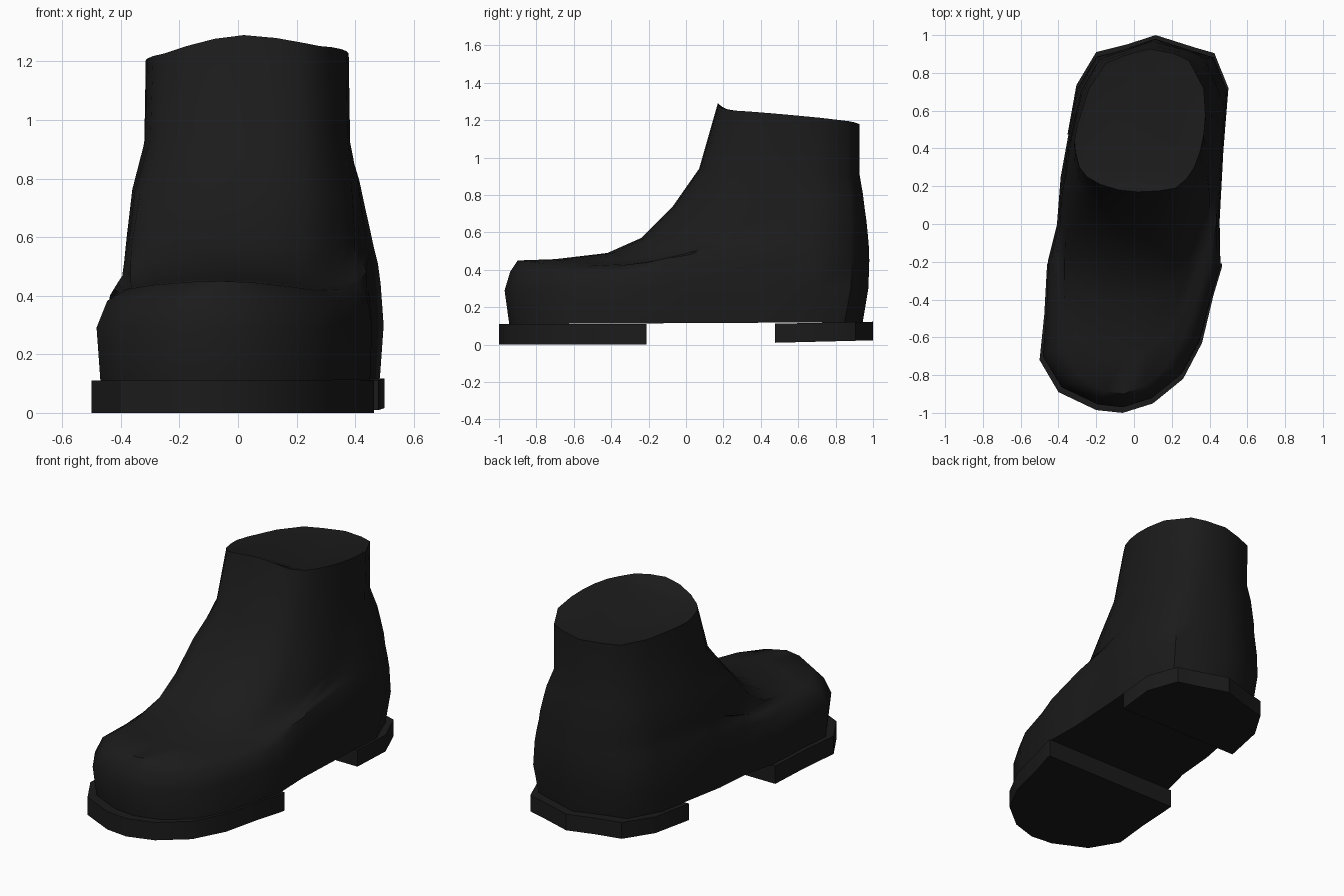
import bpy, bmesh, math

if "Cube" in bpy.data.objects:
    bpy.data.objects.remove(bpy.data.objects["Cube"])

# Plan outlines, counter-clockwise from the toe tip, point i of one matches point i of the other
FOOT = [(-.06, -1), (.10, -.95), (.26, -.82), (.36, -.63), (.42, -.38), (.465, -.23),
        (.455, .02), (.475, .40), (.50, .72), (.425, .905), (.32, .935), (.115, 1.0),
        (-.04, .95), (-.20, .91), (-.305, .735), (-.39, .26), (-.41, 0), (-.46, -.19),
        (-.475, -.48), (-.50, -.72), (-.40, -.89), (-.20, -.985)]
ANKLE = [(.02, .18), (.13, .185), (.22, .20), (.28, .25), (.32, .31), (.35, .39),
         (.37, .48), (.378, .58), (.37, .72), (.29, .87), (.21, .905), (.08, .93),
         (-.05, .895), (-.15, .855), (-.24, .72), (-.30, .53), (-.315, .45), (-.31, .39),
         (-.29, .31), (-.25, .26), (-.18, .22), (-.08, .19)]

# Rings: front y, front z, back y, back z, blend to ankle, toe narrowing, side droop
RINGS = [(-.945, .11, .945, .12, .12, 1, 0),
         (-.97, .29, .975, .30, .02, .96, 0),
         (-.94, .39, .98, .45, .10, .90, .02),
         (-.90, .45, .978, .52, .17, .72, .05),
         (-.70, .457, .972, .59, .28, .75, .06),
         (-.42, .49, .965, .66, .38, .85, .05),
         (-.24, .57, .955, .73, .50, .95, .03),
         (-.07, .74, .945, .81, .66, 1, 0),
         (.07, .94, .928, .91, .95, 1, 0),
         (.17, 1.245, .928, 1.175, 1, 1, 0)]

leather = bpy.data.materials.new("black_leather")
leather.diffuse_color = (.011, .011, .011, 1)
leather.use_nodes = True
leather.node_tree.nodes["Principled BSDF"].inputs["Base Color"].default_value = leather.diffuse_color


def finish(name, bm, angle):
    bmesh.ops.recalc_face_normals(bm, faces=bm.faces)
    mesh = bpy.data.meshes.new(name)
    bm.to_mesh(mesh)
    bm.free()
    mesh.materials.append(leather)
    ob = bpy.data.objects.new(name, mesh)
    bpy.context.collection.objects.link(ob)
    bpy.ops.object.select_all(action='DESELECT')
    ob.select_set(True)
    bpy.context.view_layer.objects.active = ob
    bpy.ops.object.shade_smooth_by_angle(angle=math.radians(angle))
    return ob


def ring_points(yf, zf, yb, zb, blend, narrow, droop):
    pts = []
    for (bx, by), (ax, ay) in zip(FOOT, ANKLE):
        u = (by + 1) / 2 * (1 - blend) + (ay - .18) / .75 * blend
        x = bx + (ax - bx) * blend
        s = narrow + (1 - narrow) * min(1, 2 * u)
        z = zf + (zb - zf) * u - droop * math.sin(math.pi * min(1, 2 * u))
        pts.append([-.08 + (x + .08) * s, yf + (yb - yf) * u, z])
    return pts


def loft(name, rings, angle):
    bm = bmesh.new()
    loops = [[bm.verts.new(p) for p in r] for r in rings]
    n = len(loops[0])
    for a, b in zip(loops, loops[1:]):
        for i in range(n):
            j = (i + 1) % n
            bm.faces.new((a[i], a[j], b[j], b[i]))
    bm.faces.new(loops[0][::-1])
    bm.faces.new(loops[-1])
    return finish(name, bm, angle)


# Upper: foot and shaft, raised rim at the front, closed top
rings = [ring_points(*r) for r in RINGS]
lid = []
for p in rings[-1]:
    p[2] += .05 * p[0]
    lid.append([.03 + (p[0] - .03) * .9, .56 + (p[1] - .56) * .87, p[2] - .005])
    p[2] += .045 * max(0, 1 - (abs(p[0]) / .26) ** 1.5) if p[1] < .3 else 0
rings.append(lid)
loft("boot_upper", rings, 50)


# Sole and heel blocks cut from the foot outline
def block(name, outline, bottom, top):
    loft(name, [[(x, y, bottom(y)) for x, y in outline],
                [(x, y, top(y)) for x, y in outline]], 30)


block("front_sole", FOOT[:6] + [(.465, -.21), (-.46, -.21)] + FOOT[18:],
      lambda y: 0, lambda y: .11)
block("heel", [(.48, .475)] + FOOT[8:15] + [(-.352, .475)],
      lambda y: .01 + .025 * (y - .475), lambda y: .112 + .02 * (y - .475))
